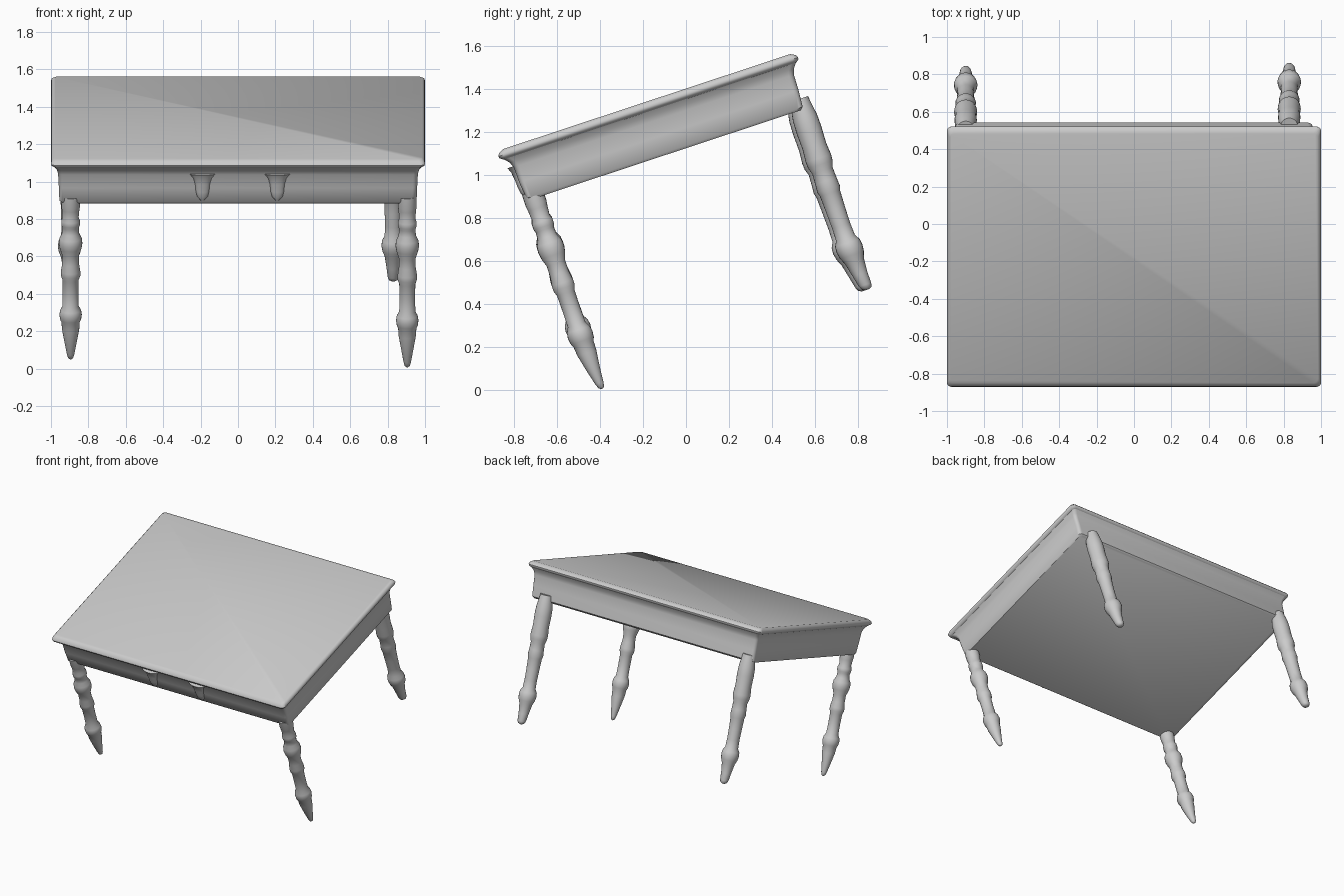
import bpy, bmesh, math
from mathutils import Matrix

if "Cube" in bpy.data.objects:
    bpy.data.objects.remove(bpy.data.objects["Cube"])

# The whole table leans: built level, then tipped about the x axis
TILT = Matrix.Rotation(math.radians(18.3), 4, 'X')


def skin(name, rings, angle=40):
    """Skin a stack of equal-sized rings, cap the ends and tip the result."""
    bm = bmesh.new()
    loops = [[bm.verts.new(p) for p in ring] for ring in rings]
    n = len(loops[0])
    for a, b in zip(loops, loops[1:]):
        for i in range(n):
            j = (i + 1) % n
            bm.faces.new((a[i], a[j], b[j], b[i]))
    bm.faces.new(loops[0])
    bm.faces.new(loops[-1])
    bmesh.ops.recalc_face_normals(bm, faces=bm.faces[:])
    bm.transform(TILT)
    me = bpy.data.meshes.new(name)
    bm.to_mesh(me)
    bm.free()
    ob = bpy.data.objects.new(name, me)
    bpy.context.collection.objects.link(ob)
    bpy.ops.object.select_all(action='DESELECT')
    ob.select_set(True)
    bpy.context.view_layer.objects.active = ob
    bpy.ops.object.shade_smooth_by_angle(angle=math.radians(angle))
    return ob


def round_rect(hx, y0, y1, z, r=0.025, steps=4):
    pts = []
    corners = [(hx - r, y1 - r), (-hx + r, y1 - r), (-hx + r, y0 + r), (hx - r, y0 + r)]
    for k, (cx, cy) in enumerate(corners):
        for s in range(steps + 1):
            a = math.pi / 2 * (k + s / steps)
            pts.append((cx + r * math.cos(a), cy + r * math.sin(a), z))
    return pts


def turned(name, x, y, profile, flat=1.0, kick=0.0, sides=24):
    """Turned part from (height, radius) pairs; kick pushes the toe backwards."""
    top, low = profile[0][0], profile[-1][0]
    rings = []
    for z, r in profile:
        cy = y + kick * ((top - z) / (top - low)) ** 6
        rings.append([(x + r * math.cos(2 * math.pi * i / sides),
                       cy + flat * r * math.sin(2 * math.pi * i / sides), z)
                      for i in range(sides)])
    return skin(name, rings, 60)


# Apron box with closed underside, and the flared cove below the top
skin("apron", [round_rect(*s) for s in [
    (0.945, -0.415, 0.915, 1.068), (0.955, -0.424, 0.928, 1.08),
    (0.958, -0.432, 0.934, 1.16), (0.962, -0.434, 0.936, 1.235),
    (0.97, -0.445, 0.945, 1.262), (0.985, -0.47, 0.965, 1.288)]])

# Table top with rounded edge
skin("table_top", [round_rect(*s) for s in [
    (0.985, -0.47, 0.965, 1.285), (0.997, -0.484, 0.978, 1.296),
    (1.0, -0.486, 0.980, 1.305), (0.996, -0.478, 0.972, 1.319),
    (0.984, -0.455, 0.950, 1.331)]])

# Drawer pulls on the front
for side, x in (("left", -0.19), ("right", 0.21)):
    turned("drawer_pull_" + side, x, -0.428,
           [(1.24, 0.07), (1.215, 0.05), (1.18, 0.04), (1.14, 0.036),
            (1.11, 0.028), (1.09, 0.01)], flat=0.5)

# Front legs: rings, bulges and a pointed foot
FRONT = [(1.10, 0.05), (1.04, 0.05), (1.02, 0.047), (0.975, 0.043), (0.955, 0.05),
         (0.93, 0.05), (0.915, 0.044), (0.88, 0.046), (0.85, 0.06), (0.82, 0.063),
         (0.79, 0.058), (0.75, 0.045), (0.70, 0.045), (0.655, 0.052), (0.63, 0.052),
         (0.605, 0.043), (0.53, 0.042), (0.45, 0.043), (0.425, 0.056), (0.40, 0.06),
         (0.37, 0.056), (0.355, 0.049), (0.31, 0.046), (0.23, 0.032), (0.16, 0.02),
         (0.138, 0.014), (0.13, 0.005)]
for side, x, lift in (("left", -0.895, 0.045), ("right", 0.905, 0.0)):
    prof = [(z + lift * (1.1 - z) / 0.97, r) for z, r in FRONT]
    turned("front_leg_" + side, x, -0.388, prof, kick=0.02)

# Back legs: shorter, smoother taper with one low bulge
BACK = [(1.12, 0.045), (1.08, 0.05), (1.03, 0.058), (0.97, 0.06), (0.89, 0.057),
        (0.83, 0.062), (0.80, 0.06), (0.77, 0.05), (0.72, 0.052), (0.68, 0.055),
        (0.66, 0.049), (0.58, 0.046), (0.50, 0.044), (0.44, 0.046), (0.415, 0.06),
        (0.385, 0.063), (0.355, 0.058), (0.325, 0.046), (0.26, 0.036),
        (0.205, 0.03), (0.188, 0.024), (0.18, 0.01)]
for side, x, y in (("left", -0.90, 0.905), ("right", 0.83, 0.922)):
    turned("back_leg_" + side, x, y, BACK, kick=0.025)
